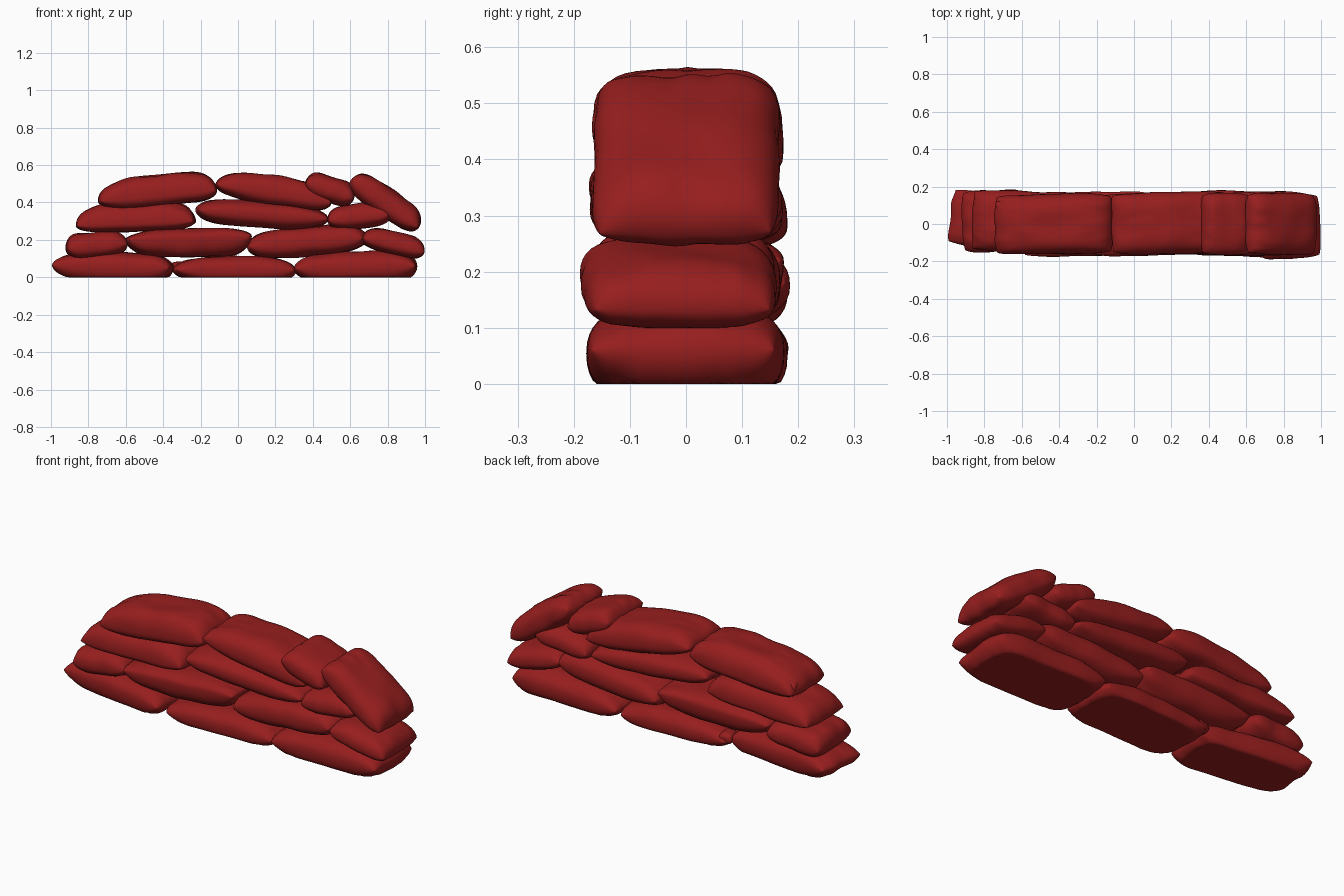
import bpy, bmesh, math, random
from mathutils import Vector, Matrix, noise

if "Cube" in bpy.data.objects:
    bpy.data.objects.remove(bpy.data.objects["Cube"])

random.seed(4)
red = bpy.data.materials.new("red_cloth")
red.diffuse_color = (0.31, 0.013, 0.013, 1)
red.use_nodes = True
red.node_tree.nodes["Principled BSDF"].inputs["Base Color"].default_value = red.diffuse_color


def bag(name, left, right, up, down, y=0.0, half=0.165, yaw=0, blunt=(4, 4), nx=40, ny=26):
    """Filled bag: seam runs left->right (x, z), bulging up and down from it.
    blunt sets how full the left and right ends are."""
    a, b = Vector((left[0], 0, left[1])), Vector((right[0], 0, right[1]))
    mid, axis = (a + b) / 2, (b - a)
    length = axis.length / 2
    axis.normalize()
    lift = Vector((-axis.z, 0, axis.x))
    spin = Matrix.Rotation(math.radians(yaw), 3, 'Z')
    seed = Vector([random.uniform(-20, 20) for _ in range(3)])
    corner = random.uniform(0.02, 0.08)
    bm = bmesh.new()
    for side, bulge in ((1, up), (-1, down)):
        grid = []
        for i in range(nx + 1):
            u = math.sin((i / nx - 0.5) * math.pi)
            full = blunt[0] if u < 0 else blunt[1]
            row = []
            for j in range(ny + 1):
                v = math.sin((j / ny - 0.5) * math.pi)
                f = max(0, 1 - abs(u) ** full) ** 0.5 * max(0, 1 - abs(v) ** 4) ** 0.42
                p = Vector((u * length, v * half, side * bulge * f))
                # cloth dents and creases gathered at the bag ends
                n = noise.noise(p * 7 + seed)
                crease = noise.noise(Vector((u * 1.5, v * 4, side * 3)) + seed) * u * u
                p.z *= 1 + 0.12 * n + 0.2 * crease
                p.x *= 1 - corner * v ** 4 + 0.02 * noise.noise(Vector((u, v * 2, 0)) + seed)
                p.y *= 1 - 0.08 * u ** 6 + 0.04 * noise.noise(Vector((u * 2, v, 5)) + seed)
                p = mid + spin @ (axis * p.x + Vector((0, p.y, 0)) + lift * p.z)
                p.y += y
                p.z = max(p.z, 0)
                row.append(bm.verts.new(p))
            grid.append(row)
        for i in range(nx):
            for j in range(ny):
                q = [grid[i][j], grid[i + 1][j], grid[i + 1][j + 1], grid[i][j + 1]]
                bm.faces.new(q if side > 0 else q[::-1])
    bmesh.ops.remove_doubles(bm, verts=bm.verts, dist=0.0002)
    bmesh.ops.recalc_face_normals(bm, faces=bm.faces)
    for f in bm.faces:
        f.smooth = True
    me = bpy.data.meshes.new(name)
    bm.to_mesh(me)
    bm.free()
    me.materials.append(red)
    ob = bpy.data.objects.new(name, me)
    bpy.context.collection.objects.link(ob)


# bottom course, flattened on the ground
bag("bottom_bag_left", (-0.985, 0.065), (-0.345, 0.05), 0.075, 0.09, 0.005, 0.15, -7, (3, 4))
bag("bottom_bag_middle", (-0.35, 0.04), (0.31, 0.035), 0.078, 0.08, 0.0, 0.165, 2, (2.2, 3))
bag("bottom_bag_right", (0.30, 0.045), (0.955, 0.06), 0.085, 0.09, 0.0, 0.175, -1, (3, 5))

# second course
bag("second_bag_left_end", (-0.92, 0.15), (-0.59, 0.18), 0.078, 0.062, 0.015, 0.165, 2, (5, 3))
bag("second_bag_left", (-0.60, 0.20), (0.07, 0.22), 0.05, 0.105, 0.0, 0.17, 2, (3, 4))
bag("second_bag_right", (0.05, 0.16), (0.69, 0.21), 0.082, 0.073, 0.0, 0.165, -2, (4, 4))
bag("second_bag_right_end", (0.66, 0.21), (0.995, 0.13), 0.078, 0.05, -0.012, 0.172, 2, (3, 4))

# third course
bag("third_bag_left", (-0.865, 0.275), (-0.23, 0.30), 0.108, 0.043, 0.01, 0.165, -2, (4, 5))
bag("third_bag_middle", (-0.225, 0.36), (0.48, 0.31), 0.070, 0.068, 0.0, 0.165, 2, (4, 3))
bag("third_bag_right", (0.48, 0.30), (0.815, 0.33), 0.077, 0.055, 0.0, 0.17, -1, (4, 3))

# top course, with the last bags slumping over the end
bag("top_bag_left", (-0.745, 0.405), (-0.11, 0.465), 0.112, 0.055, 0.0, 0.16, 1, (3.5, 5))
bag("top_bag_middle", (-0.12, 0.495), (0.50, 0.395), 0.098, 0.062, 0.005, 0.165, 1, (2.8, 4))
bag("top_bag_short", (0.36, 0.51), (0.62, 0.42), 0.075, 0.062, 0.0, 0.165, 0, (4, 4))
bag("slumped_end_bag", (0.605, 0.52), (0.965, 0.265), 0.085, 0.062, 0.0, 0.165, 0, (5, 4))

# tucked cloth flaps at some bag mouths
for k, (x, z, y) in enumerate([(-0.70, 0.43, 0.08), (-0.32, 0.05, 0.09), (-0.85, 0.17, 0.10)]):
    bag(f"tucked_flap_{k + 1}", (x - 0.035, z), (x + 0.035, z + 0.01),
        0.03, 0.03, y, 0.045, 10, (4, 4), 12, 12)
